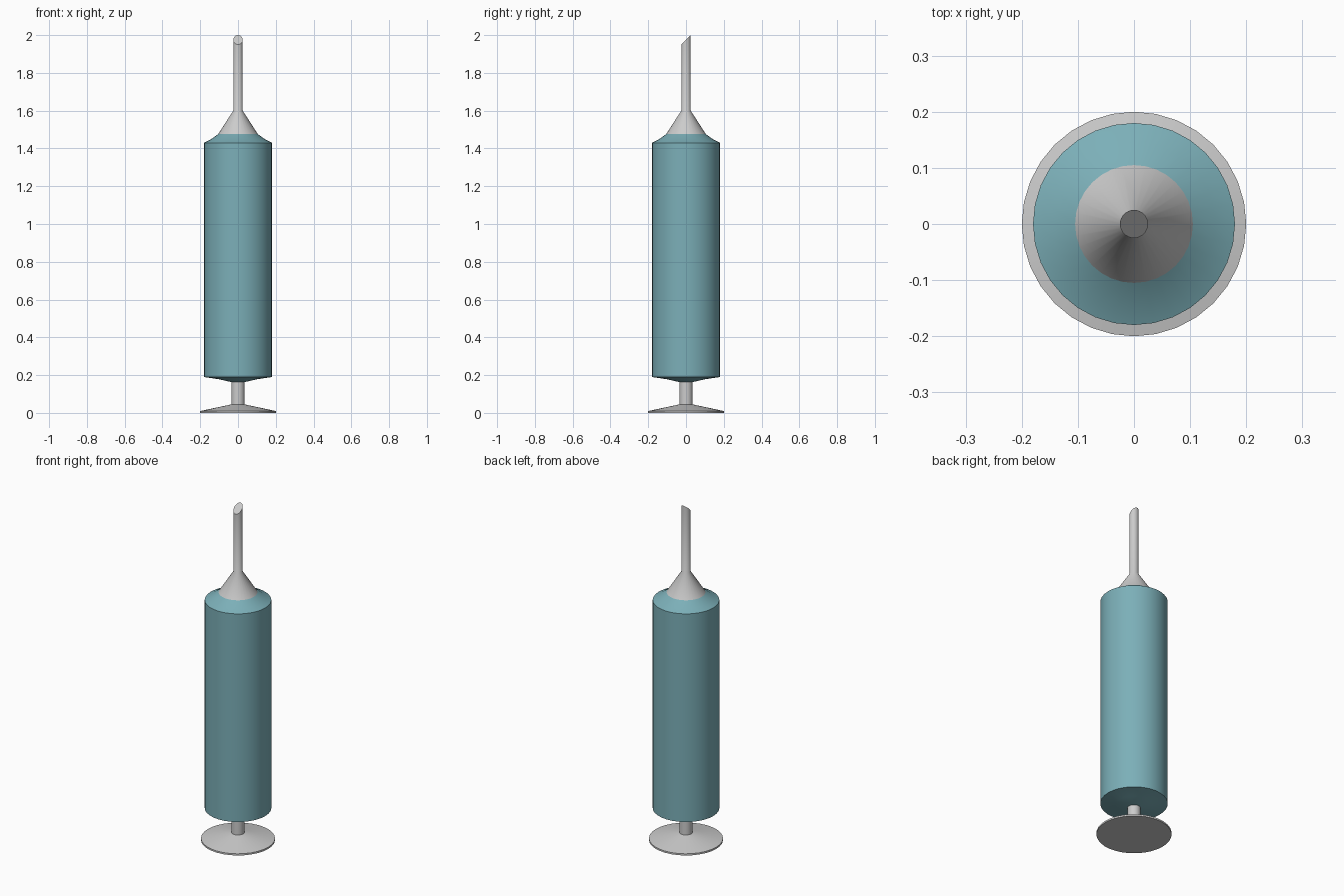
import bpy, bmesh, math
from mathutils import Vector

if "Cube" in bpy.data.objects:
    bpy.data.objects.remove(bpy.data.objects["Cube"])

SEGMENTS = 32


def lathe(name, profile, cut=None):
    """Spin a (radius, z) profile into a closed solid; optionally slice its top."""
    bm = bmesh.new()
    rings = []
    for r, z in profile:
        rings.append([bm.verts.new((r * math.cos(a), r * math.sin(a), z))
                      for a in (2 * math.pi * i / SEGMENTS for i in range(SEGMENTS))])
    for low, high in zip(rings, rings[1:]):
        for i in range(SEGMENTS):
            j = (i + 1) % SEGMENTS
            bm.faces.new((low[i], low[j], high[j], high[i]))
    bm.faces.new(rings[0][::-1])
    bm.faces.new(rings[-1])
    if cut:
        # Slant the last ring along the cut plane
        slope = cut
        for v in rings[-1]:
            v.co.z += slope * v.co.y
    bmesh.ops.recalc_face_normals(bm, faces=bm.faces)
    mesh = bpy.data.meshes.new(name)
    bm.to_mesh(mesh)
    bm.free()
    obj = bpy.data.objects.new(name, mesh)
    bpy.context.collection.objects.link(obj)
    bpy.ops.object.select_all(action='DESELECT')
    obj.select_set(True)
    bpy.context.view_layer.objects.active = obj
    bpy.ops.object.shade_smooth_by_angle(angle=math.radians(35))
    return obj


# Plunger: thumb disc flaring into the rod
lathe("plunger", [(0.2, 0), (0.2, 0.01), (0.035, 0.045), (0.035, 0.18)])

# Barrel with shallow sloped ends
barrel = lathe("barrel", [(0.035, 0.163), (0.1, 0.178), (0.18, 0.19),
                          (0.18, 1.43), (0.145, 1.447), (0.105, 1.476)])
teal = bpy.data.materials.new("teal")
teal.diffuse_color = (0.2, 0.43, 0.48, 1)
teal.use_nodes = True
teal.node_tree.nodes["Principled BSDF"].inputs["Base Color"].default_value = teal.diffuse_color
barrel.data.materials.append(teal)

# Needle: conical hub and thin shaft with slanted tip
lathe("needle", [(0.105, 1.476), (0.025, 1.6), (0.025, 1.975)], cut=1.0)
